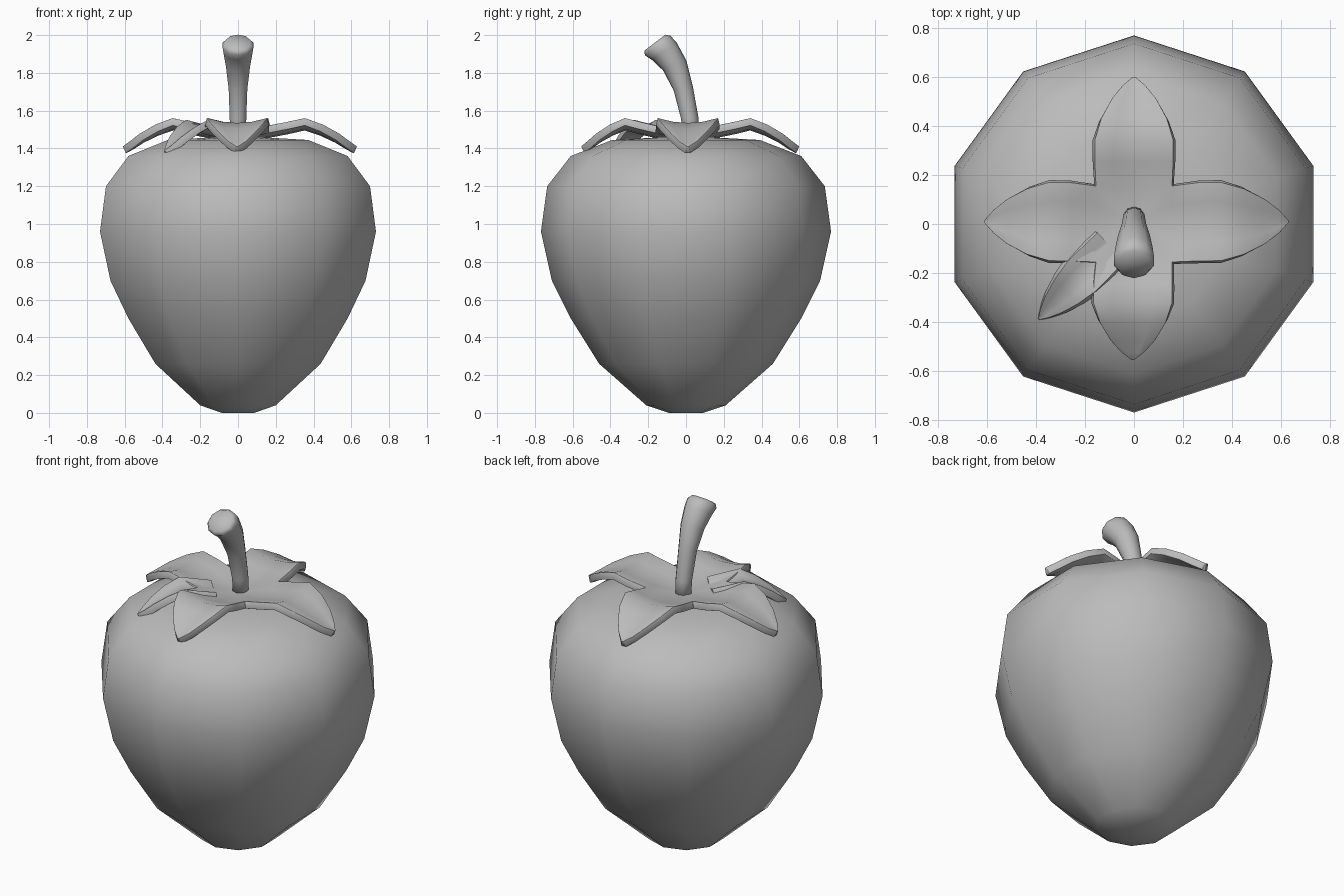
import bpy, bmesh, math
from mathutils import Vector

old = bpy.data.objects.get("Cube")
if old:
    bpy.data.objects.remove(old, do_unlink=True)

grey = bpy.data.materials.new("plain grey")
grey.use_nodes = True
colour = (0.5, 0.5, 0.5, 1)
grey.diffuse_color = colour
grey.node_tree.nodes["Principled BSDF"].inputs["Base Color"].default_value = colour


def finish(name, bm):
    bmesh.ops.remove_doubles(bm, verts=bm.verts, dist=0.001)
    bmesh.ops.recalc_face_normals(bm, faces=bm.faces)
    for f in bm.faces:
        f.smooth = True
    mesh = bpy.data.meshes.new(name)
    bm.to_mesh(mesh)
    bm.free()
    mesh.materials.append(grey)
    obj = bpy.data.objects.new(name, mesh)
    bpy.context.collection.objects.link(obj)
    return obj


def loft(name, rings, sides):
    """Rings are (centre, tilt about x, radius); both ends close to a point."""
    bm = bmesh.new()
    loops = []
    for centre, tilt, r in rings:
        loop = []
        for i in range(sides):
            a = 2 * math.pi * i / sides + math.pi / 2
            x, v = r * math.cos(a), r * math.sin(a)
            offset = Vector((x, v * math.cos(tilt), v * math.sin(tilt)))
            loop.append(bm.verts.new(Vector(centre) + offset))
        loops.append(loop)
    for a, b in zip(loops, loops[1:]):
        for i in range(sides):
            j = (i + 1) % sides
            bm.faces.new((a[i], a[j], b[j], b[i]))
    for loop in (loops[0], loops[-1]):
        cap = bm.faces.new(loop)
        bmesh.ops.poke(bm, faces=[cap])
    return finish(name, bm)


# Fruit body: ten-sided, widest above the middle
profile = [(0.09, 0), (0.21, 0.04), (0.46, 0.26), (0.61, 0.5), (0.71, 0.7),
           (0.768, 0.96), (0.735, 1.2), (0.61, 1.36), (0.39, 1.445), (0.12, 1.46)]
loft("fruit_body", [((0, 0, z), 0, r) for r, z in profile], 10)

# Stem: flares out and leans towards the front
path = [(0.028, 1.44, 0.045, 0.05), (0.02, 1.56, 0.046, 0.1),
        (-0.015, 1.72, 0.052, 0.25), (-0.06, 1.84, 0.067, 0.42),
        (-0.115, 1.915, 0.08, 0.62), (-0.15, 1.945, 0.085, 0.65),
        (-0.165, 1.96, 0.07, 0.65)]
loft("stem", [((0, y, z), tilt, r) for y, z, r, tilt in path], 10)

# Leaf crown: centre plate, four large leaves and one small one
bm = bmesh.new()
HALF = 0.155
RIM = 0.025


def add_leaf(angle, length, width, start, shift=0.0, drop=0.0):
    # Fraction along the leaf, fraction of width, spine height
    stations = [(0, 1, 1.495), (0.22, 1.03, 1.515), (0.42, 1.03, 1.535),
                (0.62, 0.86, 1.505), (0.8, 0.58, 1.465),
                (0.92, 0.3, 1.43), (1, 0.03, 1.41)]
    out = Vector((math.cos(angle), math.sin(angle), 0))
    side = Vector((-out.y, out.x, 0))
    rows = []
    for t, w, z in stations:
        spine = out * (start + t * (length - start)) + side * shift * min(1, t * 4)
        height = z - drop * t
        rows.append([bm.verts.new(spine + side * width * w * k
                                  + Vector((0, 0, height + RIM * w * k * k)))
                     for k in (-1, -0.5, 0, 0.5, 1)])
    for a, b in zip(rows, rows[1:]):
        for i in range(4):
            bm.faces.new((a[i], a[i + 1], b[i + 1], b[i]))
    return rows[0]


# Large leaves share their base edges with the centre plate
hub = bm.verts.new((0, 0, 1.475))
for turn, length, shift in ((0, 0.63, 0.01), (1, 0.6, 0), (2, 0.61, -0.01), (3, 0.555, -0.005)):
    base = add_leaf(turn * math.pi / 2, length, HALF, HALF, shift)
    for p, q in zip(base, base[1:]):
        bm.faces.new((hub, p, q))
# Small leaf in the front right gap
add_leaf(math.radians(225), 0.55, 0.08, 0.13, drop=0.02)

crown = finish("leaf_crown", bm)
for v in crown.data.polygons:
    if v.normal.z < 0:
        v.flip()
thick = crown.modifiers.new("thickness", "SOLIDIFY")
thick.thickness = 0.04
thick.offset = -1
soft = crown.modifiers.new("soft rim", "BEVEL")
soft.width = 0.01
soft.segments = 2
soft.limit_method = "ANGLE"
soft.angle_limit = math.radians(50)
